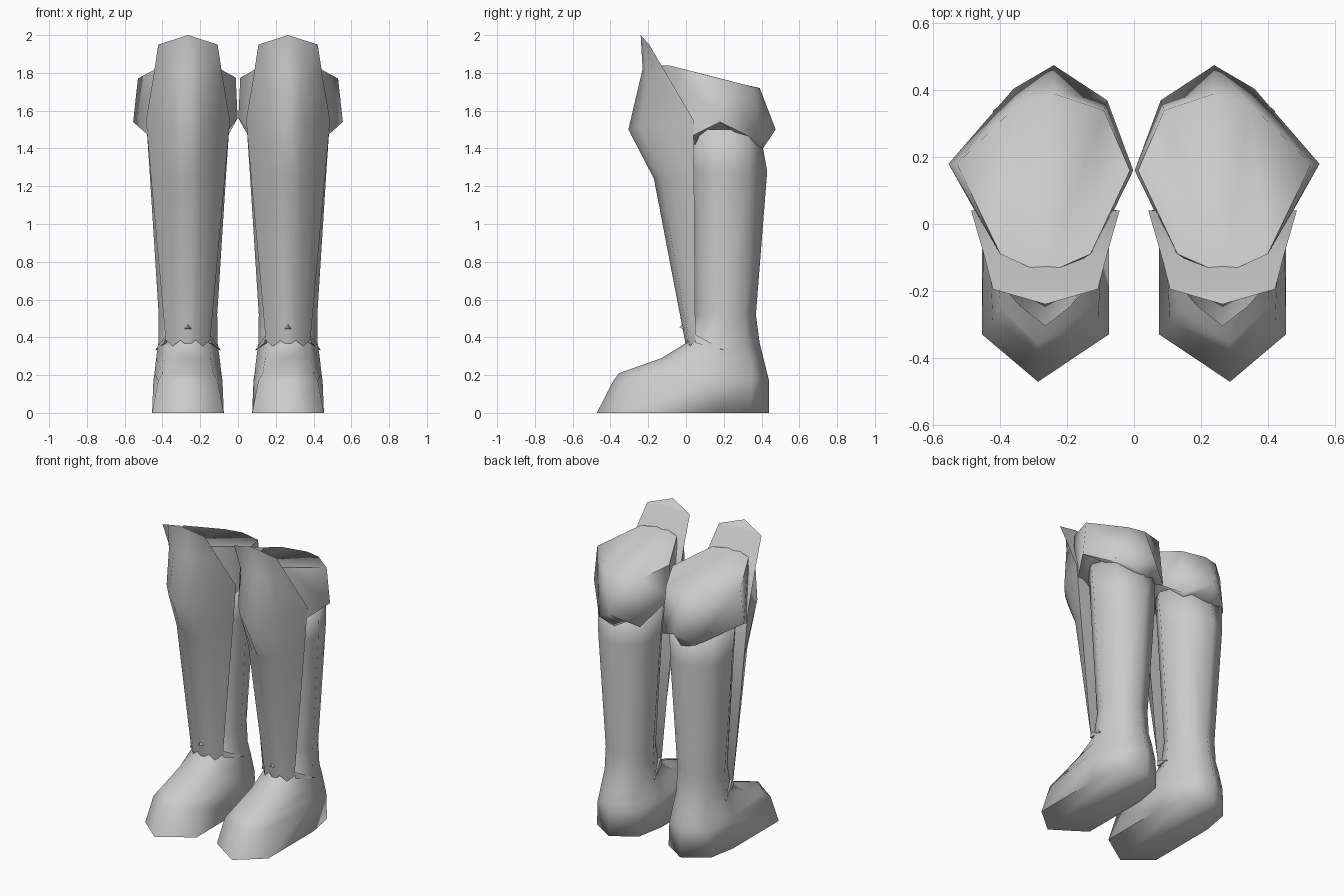
import bpy, bmesh, math
from mathutils import Vector

cube = bpy.data.objects.get("Cube")
if cube:
    bpy.data.objects.remove(cube, do_unlink=True)

grey = bpy.data.materials.new("plain grey")
grey.use_nodes = True
colour = (0.6, 0.6, 0.6, 1)
grey.diffuse_color = colour
grey.node_tree.nodes["Principled BSDF"].inputs["Base Color"].default_value = colour

CX = 0.265  # centre line of one leg


def finish(name, bm, angle):
    """Turn a bmesh of the left-hand part into a mirrored pair."""
    me = bpy.data.meshes.new(name)
    bmesh.ops.recalc_face_normals(bm, faces=bm.faces)
    bm.to_mesh(me)
    bm.free()
    ob = bpy.data.objects.new(name, me)
    bpy.context.collection.objects.link(ob)
    me.materials.append(grey)
    bpy.ops.object.select_all(action='DESELECT')
    ob.select_set(True)
    bpy.context.view_layer.objects.active = ob
    bpy.ops.object.shade_smooth_by_angle(angle=math.radians(angle))
    mi = ob.modifiers.new("pair", 'MIRROR')
    mi.use_mirror_merge = False


def loft(rings):
    """Closed skin through rings of eight points, ends filled in front-to-back strips."""
    bm = bmesh.new()
    vs = [[bm.verts.new(p) for p in ring] for ring in rings]
    for a, b in zip(vs, vs[1:]):
        for i in range(8):
            j = (i + 1) % 8
            bm.faces.new((a[i], a[j], b[j], b[i]))
    for end in (vs[0], vs[-1]):
        for strip in ((1, 2, 3), (0, 1, 3, 4), (0, 4, 5, 7), (5, 6, 7)):
            bm.faces.new([end[i] for i in strip])
    return bm


# Boot: z, half width, front tip y, front corner y, side y, back corner y, back tip y,
# front corner and back corner width factors
boot_rings = [
    (0.00, 0.190, -0.472, -0.33, 0.15, 0.34, 0.44, 1.00, 0.82),
    (0.17, 0.183, -0.385, -0.29, 0.14, 0.35, 0.44, 0.86, 0.78),
    (0.21, 0.177, -0.355, -0.25, 0.13, 0.35, 0.43, 0.76, 0.75),
    (0.29, 0.168, -0.13, -0.06, 0.15, 0.34, 0.41, 0.72, 0.72),
    (0.37, 0.157, 0.00, 0.07, 0.18, 0.32, 0.39, 0.72, 0.72),
    (0.52, 0.155, 0.04, 0.10, 0.19, 0.31, 0.37, 0.72, 0.72),
    (1.28, 0.203, 0.00, 0.08, 0.18, 0.34, 0.43, 0.72, 0.72),
    (1.50, 0.218, -0.02, 0.07, 0.17, 0.33, 0.39, 0.72, 0.72),
]


def boot_ring(z, w, yf, yfc, ym, ybc, yb, kf, kb):
    tip = 0.022 if z < 0.25 else 0
    half = [(w * kf, yfc), (w, ym), (w * kb, ybc)]
    pts = [(tip, yf)] + half + [(0, yb)] + [(-x, y) for x, y in reversed(half)]
    return [(CX + x, y, z) for x, y in pts]


finish("boots", loft([boot_ring(*r) for r in boot_rings]), 95)

# Knee cuff: slanted lid, flared wall with a pointed lower rim, underside tucked in
top = [(0.267, -0.15, 1.84), (0.40, -0.09, 1.84), (0.53, 0.18, 1.77), (0.345, 0.36, 1.725),
       (0.24, 0.39, 1.72), (0.09, 0.34, 1.73), (0.012, 0.16, 1.775), (0.13, -0.09, 1.84)]
rim = [(0.267, -0.18, 1.48), (0.42, -0.06, 1.42), (0.555, 0.18, 1.54), (0.36, 0.405, 1.43),
       (0.24, 0.475, 1.50), (0.08, 0.37, 1.42), (0.002, 0.16, 1.56), (0.11, -0.06, 1.42)]
mid = Vector((CX, 0.15, 0))
tuck = [(mid.x + (x - mid.x) * 0.75, mid.y + (y - mid.y) * 0.75, z) for x, y, z in rim]
tuck[4] = (0.25, 0.40, 1.39)
finish("knee_cuffs", loft([top, rim, tuck]), 78)

# Shin guard: rows of edge (dx, y, z) and centre line (y, z), closed by a flat back
guard_rows = [
    ((0.157, -0.195, 1.95), (-0.24, 2.00)),
    ((0.183, -0.095, 1.78), (-0.23, 1.82)),
    ((0.222, 0.04, 1.55), (-0.305, 1.50)),
    ((0.195, 0.043, 1.24), (-0.17, 1.24)),
    ((0.118, 0.05, 0.385), (0.00, 0.385)),
]
bm = bmesh.new()
grid = []
for r, ((dx, ye, ze), (yc, zc)) in enumerate(guard_rows):
    depth = (0, 0.34, 0.68, 1) if r == 0 else (0, 0.17, 0.42, 1)
    half = []
    for i, (t, k) in enumerate(zip((0, 0.34, 0.68, 1), depth)):
        z = zc + (ze - zc) * t
        if r == len(guard_rows) - 1 and i in (0, 2):
            z -= 0.032  # scalloped lower edge
        half.append((dx * t, yc + (ye - yc) * k, z))
    row = [(-x, y, z) for x, y, z in reversed(half[1:])] + half
    grid.append([bm.verts.new((CX + x, y, z)) for x, y, z in row])
for a, b in zip(grid, grid[1:]):
    for i in range(len(a)):
        j = (i + 1) % len(a)
        bm.faces.new((a[i], b[i], b[j], a[j]))
bm.faces.new(grid[0])
bm.faces.new(grid[-1])
finish("shin_guards", bm, 75)

# Small pointed stud low on each guard
bm = bmesh.new()
base = [bm.verts.new((CX + x, 0.0, z)) for x, z in ((-0.028, 0.44), (0.028, 0.44), (0, 0.495))]
peak = bm.verts.new((CX, -0.035, 0.452))
bm.faces.new(base)
for i in range(3):
    bm.faces.new((base[i], base[(i + 1) % 3], peak))
finish("guard_studs", bm, 30)

# Ankle folds: thin wedges sweeping back from the guard on both sides of the ankle
bm = bmesh.new()
for s in (1, -1):
    p = [bm.verts.new((CX + s * x, y, z)) for x, y, z in
         ((0.115, 0.05, 0.415), (0.125, 0.05, 0.37), (0.175, 0.205, 0.33), (0.08, 0.12, 0.37))]
    for tri in ((0, 1, 2), (0, 2, 3), (0, 3, 1), (1, 3, 2)):
        bm.faces.new([p[i] for i in tri])
finish("ankle_folds", bm, 30)
